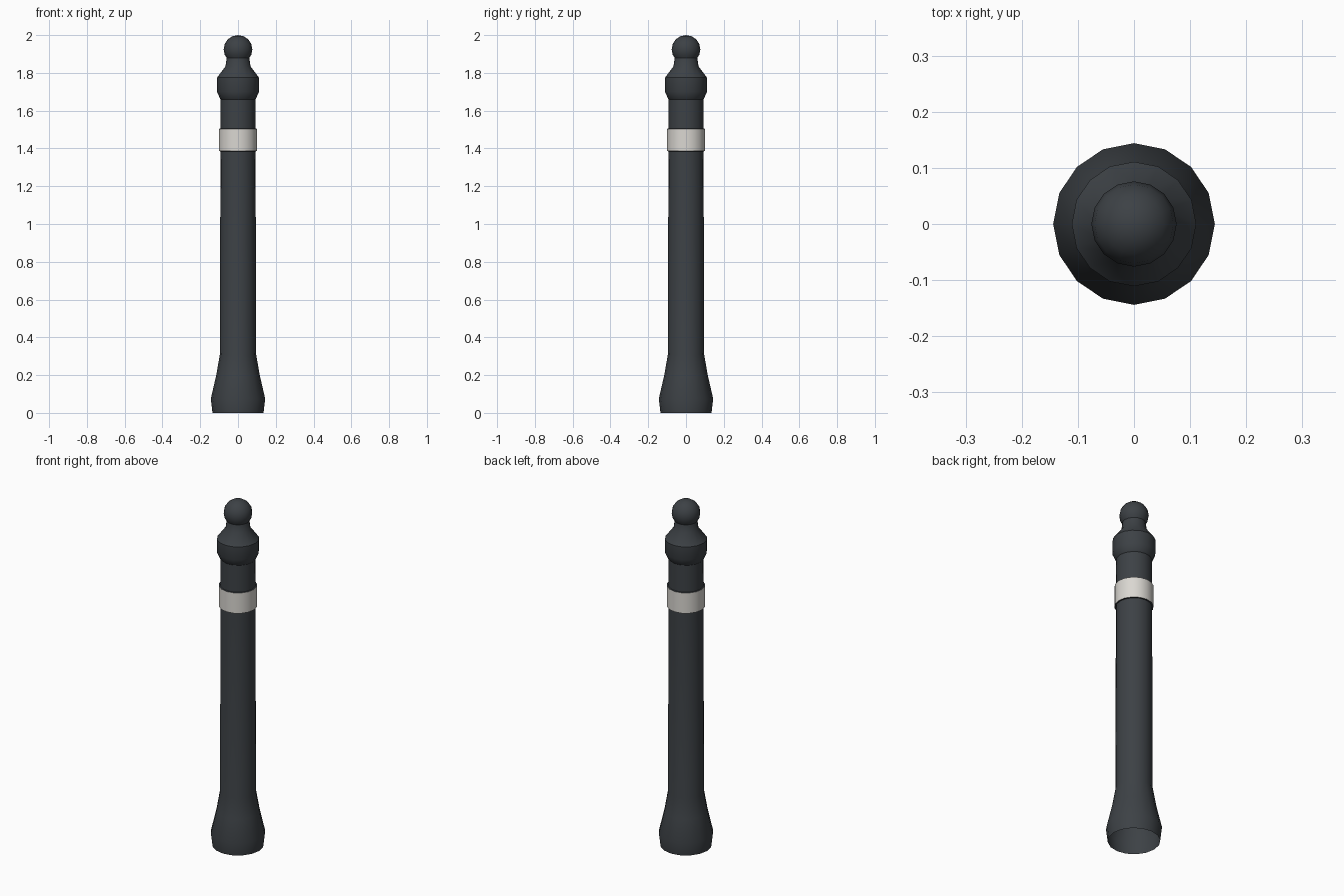
import bpy, bmesh, math

if "Cube" in bpy.data.objects:
    bpy.data.objects.remove(bpy.data.objects["Cube"])

SIDES = 16

def material(name, rgb):
    m = bpy.data.materials.new(name)
    m.diffuse_color = (*rgb, 1)
    m.use_nodes = True
    m.node_tree.nodes["Principled BSDF"].inputs["Base Color"].default_value = m.diffuse_color
    return m

dark = material("dark grey paint", (0.046, 0.053, 0.060))
white = material("off white band", (0.70, 0.68, 0.64))

def lathe(name, profile, band=None):
    """Spin (radius, z) points round z; faces inside the band heights are white."""
    bm = bmesh.new()
    rings = []
    for r, z in profile:
        if r == 0:
            rings.append([bm.verts.new((0, 0, z))] * SIDES)
        else:
            rings.append([bm.verts.new((r * math.cos(2 * math.pi * i / SIDES),
                                        r * math.sin(2 * math.pi * i / SIDES), z))
                          for i in range(SIDES)])
    for (a, b), (p, q) in zip(zip(rings, rings[1:]), zip(profile, profile[1:])):
        for i in range(SIDES):
            j = (i + 1) % SIDES
            vs = list(dict.fromkeys((a[i], a[j], b[j], b[i])))
            f = bm.faces.new(vs)
            if band and (p[1], q[1]) == band:
                f.material_index = 1
    me = bpy.data.meshes.new(name)
    bm.to_mesh(me)
    bm.free()
    me.materials.append(dark)
    me.materials.append(white)
    ob = bpy.data.objects.new(name, me)
    bpy.context.collection.objects.link(ob)
    bpy.ops.object.select_all(action='DESELECT')
    ob.select_set(True)
    bpy.context.view_layer.objects.active = ob
    bpy.ops.object.shade_smooth_by_angle(angle=math.radians(30))
    return ob

# post: flared foot, shaft, raised white band, collar and neck (open underneath)
lathe("post", [
    (0.135, 0), (0.144, 0.075), (0.115, 0.20), (0.096, 0.31),
    (0.093, 1.385), (0.101, 1.386), (0.101, 1.504), (0.093, 1.505),
    (0.092, 1.66), (0.095, 1.663), (0.111, 1.70), (0.111, 1.775),
    (0.066, 1.835), (0.060, 1.88), (0.052, 1.89)], band=(1.386, 1.504))

# ball finial
R, CZ = 0.076, 1.924
ball = [(R * math.sin(a), CZ - R * math.cos(a))
        for a in (math.pi * k / 8 for k in range(2, 8))]
lathe("ball_finial", ball + [(0, 2.0)])
